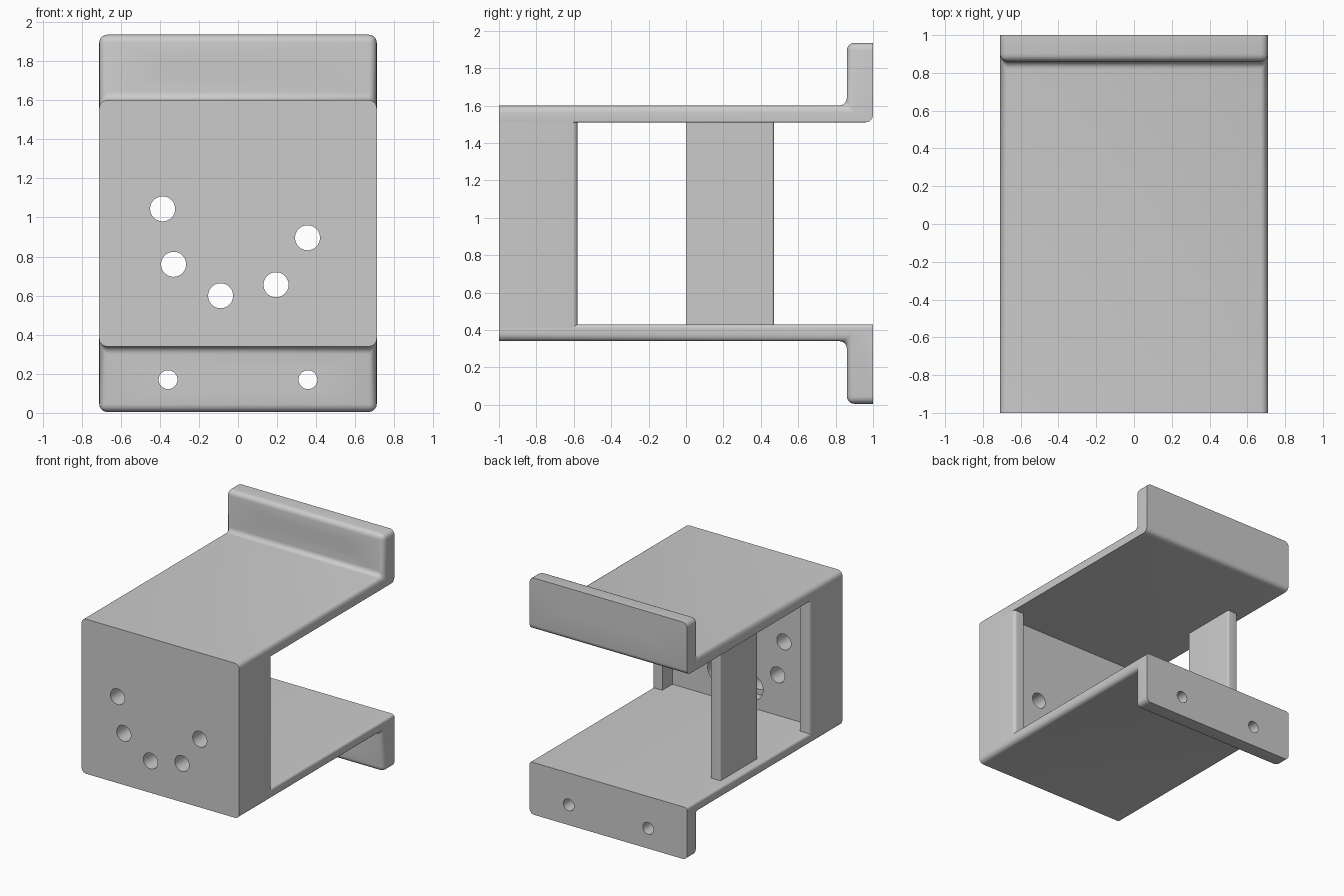
import bpy, bmesh, math

if "Cube" in bpy.data.objects:
    bpy.data.objects.remove(bpy.data.objects["Cube"])

GREY = (0.6, 0.6, 0.6, 1)
mat = bpy.data.materials.new("plain_grey")
mat.use_nodes = True
mat.diffuse_color = GREY
mat.node_tree.nodes["Principled BSDF"].inputs["Base Color"].default_value = GREY

HALF_W = 0.71
MID_Z = 0.97          # the bracket is symmetric about this height
TOP = 0.63            # outer face of a plate, from MID_Z
INNER = 0.54          # inner face of a plate
TIP = 0.965           # end of a mounting flange
FLANGE_Y = 0.86
WALL_END = -0.58
PANEL_BACK = -0.71
HUB = (-0.015, 0.97)


def near(a, b):
    return abs(a - b) < 1e-4


def round_edges(bm, rule, radius):
    """Round every edge whose two end points both satisfy the rule."""
    edges = [e for e in bm.edges if rule(e.verts[0].co, e.verts[1].co)]
    bmesh.ops.bevel(bm, geom=edges, offset=radius, offset_type='OFFSET',
                    segments=5, profile=0.5, affect='EDGES', clamp_overlap=True)


def make_object(bm, name):
    bmesh.ops.recalc_face_normals(bm, faces=bm.faces[:])
    mesh = bpy.data.meshes.new(name)
    bm.to_mesh(mesh)
    bm.free()
    mesh.materials.append(mat)
    obj = bpy.data.objects.new(name, mesh)
    bpy.context.collection.objects.link(obj)
    return obj


def box_mesh(x, y, z):
    bm = bmesh.new()
    bmesh.ops.create_cube(bm, size=1)
    for v in bm.verts:
        for i, (lo, hi) in enumerate((x, y, z)):
            v.co[i] = lo if v.co[i] < 0 else hi
    return bm


def cylinder(x, z, radius, y0, y1):
    bm = bmesh.new()
    bmesh.ops.create_cone(bm, cap_ends=True, segments=48, radius1=radius,
                          radius2=radius, depth=y1 - y0)
    for v in bm.verts:
        v.co = (x + v.co.x, (y0 + y1) / 2 + v.co.z, z + v.co.y)
    return make_object(bm, "cutter")


def cut(obj, cutters):
    """Subtract the cutters one by one, then discard them."""
    bpy.context.view_layer.objects.active = obj
    for c in cutters:
        c.hide_render = True
        mod = obj.modifiers.new("cut", 'BOOLEAN')
        mod.operation = 'DIFFERENCE'
        mod.solver = 'EXACT'
        mod.object = c
        bpy.ops.object.modifier_apply(modifier=mod.name)
        bpy.data.objects.remove(c)


def smooth(obj):
    bpy.ops.object.select_all(action='DESELECT')
    obj.select_set(True)
    bpy.context.view_layer.objects.active = obj
    bpy.ops.object.shade_smooth_by_angle(angle=math.radians(35))


def flanged_plate(name, side, round_heel):
    """Long plate with an outward mounting flange at the rear."""
    outline = [(-1, INNER), (1, INNER), (1, TIP), (FLANGE_Y, TIP),
               (FLANGE_Y, TOP), (-1, TOP)]
    bm = bmesh.new()
    face = bm.faces.new([bm.verts.new((-HALF_W, y, z)) for y, z in outline])
    ext = bmesh.ops.extrude_face_region(bm, geom=[face])
    for v in ext["geom"]:
        if isinstance(v, bmesh.types.BMVert):
            v.co.x = HALF_W

    def outer(a, b):
        along_x = not near(a.x, b.x)
        if along_x:
            heel = round_heel and near(a.y, 1) and near(a.z, INNER)
            return heel or near(a.y, FLANGE_Y)
        return (near(a.y, b.y) and near(a.y, FLANGE_Y)) or \
               (near(a.z, b.z) and a.z > INNER + 0.01)

    def inner(a, b):
        return near(a.z, INNER) and near(b.z, INNER) and \
            near(abs(a.x), HALF_W) and near(a.x, b.x)

    round_edges(bm, outer, 0.04)
    round_edges(bm, inner, 0.02)
    for v in bm.verts:
        v.co.z = MID_Z + side * v.co.z
    obj = make_object(bm, name)
    hole_z = MID_Z + side * 0.80
    cut(obj, [cylinder(x, hole_z, 0.048, 0.7, 1.2) for x in (-0.358, 0.358)])
    smooth(obj)


flanged_plate("top_plate", 1, True)
flanged_plate("bottom_plate", -1, False)

# Front block: thick drilled panel with two short side walls behind it
seat = 0.585
bm = box_mesh((-HALF_W, HALF_W), (-1, WALL_END), (MID_Z - seat, MID_Z + seat))
round_edges(bm, lambda a, b: near(a.y, WALL_END) and near(b.y, WALL_END)
            and near(a.x, b.x), 0.025)
block = make_object(bm, "front_block")
pocket = make_object(box_mesh((-0.62, 0.62), (PANEL_BACK, 0), (0.2, 1.8)), "cutter")
cutters = [pocket, cylinder(*HUB, 0.264, -1.2, -0.86)]
for i in range(8):
    a = math.radians(33.7 + 45 * i)
    x, z = HUB[0] + 0.378 * math.cos(a), HUB[1] + 0.378 * math.sin(a)
    cutters += [cylinder(x, z, 0.064, -1.2, -0.5),
                cylinder(x, z, 0.108, -0.82, -0.5)]
cut(block, cutters)
smooth(block)

# Single support post between the plates
bm = box_mesh((-0.64, -0.55), (0, 0.47), (MID_Z - INNER - 0.01, MID_Z + INNER + 0.01))
round_edges(bm, lambda a, b: near(a.y, 0.47) and near(b.y, 0.47)
            and near(a.x, b.x), 0.012)
smooth(make_object(bm, "support_post"))
